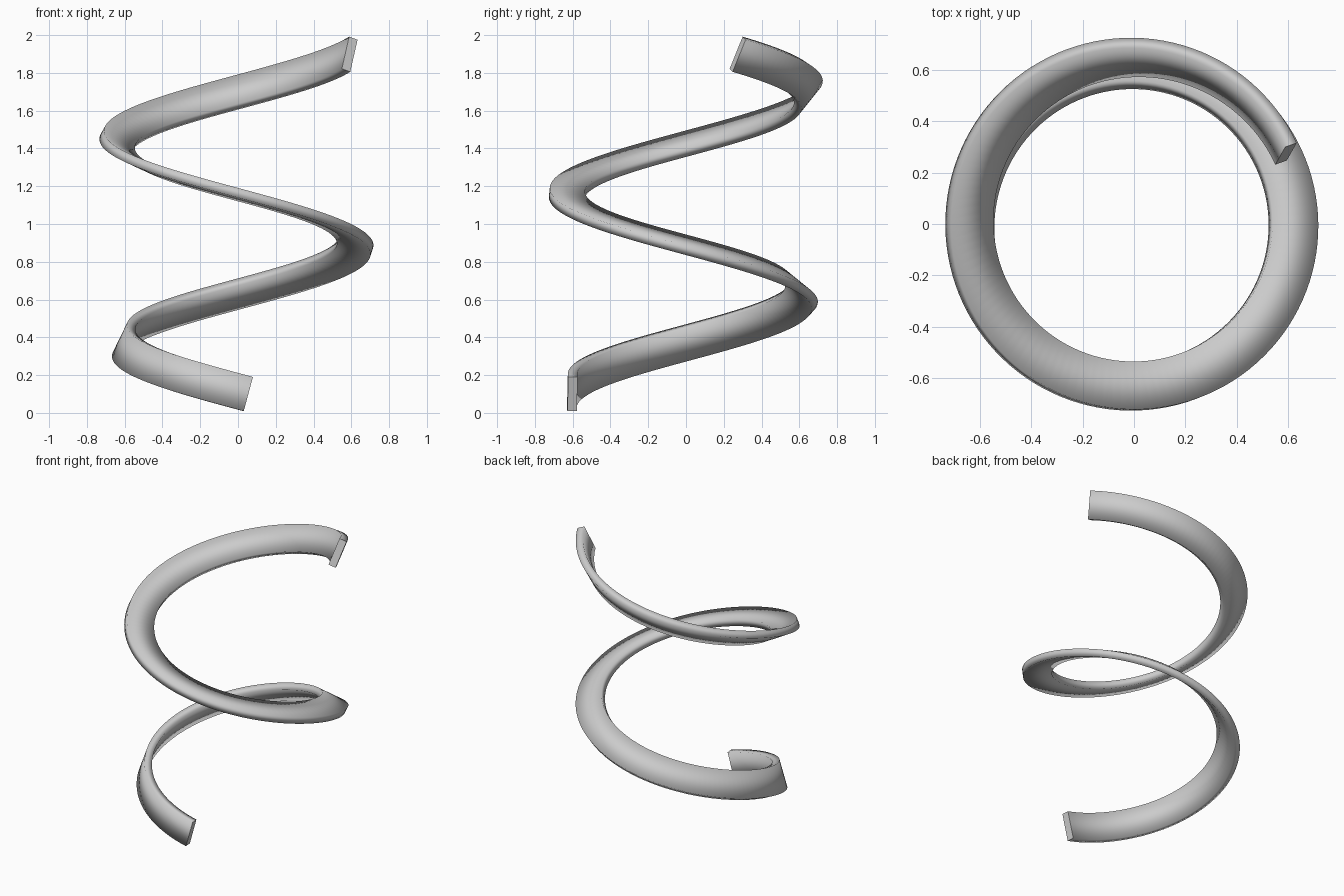
import bpy
import bmesh
from math import sin, cos, radians
from mathutils import Vector

cube = bpy.data.objects.get("Cube")
if cube:
    bpy.data.objects.remove(cube, do_unlink=True)

RADIUS, WIDTH, THICK = 0.628, 0.187, 0.05
START, SWEEP, TWIST = radians(-85), radians(610), radians(160)
Z_LOW, Z_HIGH = 0.1, 1.907
STEPS = 200

# Plain grey finish
grey = bpy.data.materials.new("light grey")
grey.use_nodes = True
grey.diffuse_color = (0.6, 0.6, 0.6, 1)
grey.node_tree.nodes["Principled BSDF"].inputs["Base Color"].default_value = (0.6, 0.6, 0.6, 1)


def section(t):
    """Four corners of the strip, square to the helix and rolled by the twist."""
    a = START - SWEEP * t
    roll = TWIST * t
    radial = Vector((cos(a), sin(a), 0))
    along = Vector((sin(a), -cos(a), (Z_HIGH - Z_LOW) / (SWEEP * RADIUS))).normalized()
    up = along.cross(radial)
    if up.z < 0:
        up = -up
    across = up * cos(roll) - radial * sin(roll)
    depth = -radial * cos(roll) - up * sin(roll)
    base = radial * RADIUS + Vector((0, 0, Z_LOW + (Z_HIGH - Z_LOW) * t))
    corners = ((-0.5, 0), (0.5, 0), (0.5, 1), (-0.5, 1))
    return [base + across * WIDTH * u + depth * THICK * v for u, v in corners]


# Twisted helical strip, closed at both ends
bm = bmesh.new()
rings = [[bm.verts.new(p) for p in section(i / STEPS)] for i in range(STEPS + 1)]
for r, s in zip(rings, rings[1:]):
    for k in range(4):
        n = (k + 1) % 4
        bm.faces.new((r[k], r[n], s[n], s[k]))
caps = [bm.faces.new(rings[0]), bm.faces.new(rings[-1])]
bmesh.ops.recalc_face_normals(bm, faces=bm.faces[:])
for f in bm.faces:
    f.smooth = True
for cap in caps:
    cap.smooth = False
    for e in cap.edges:
        e.smooth = False

mesh = bpy.data.meshes.new("twisted_spiral_strip")
bm.to_mesh(mesh)
bm.free()
mesh.materials.append(grey)
strip = bpy.data.objects.new("twisted_spiral_strip", mesh)
bpy.context.collection.objects.link(strip)
